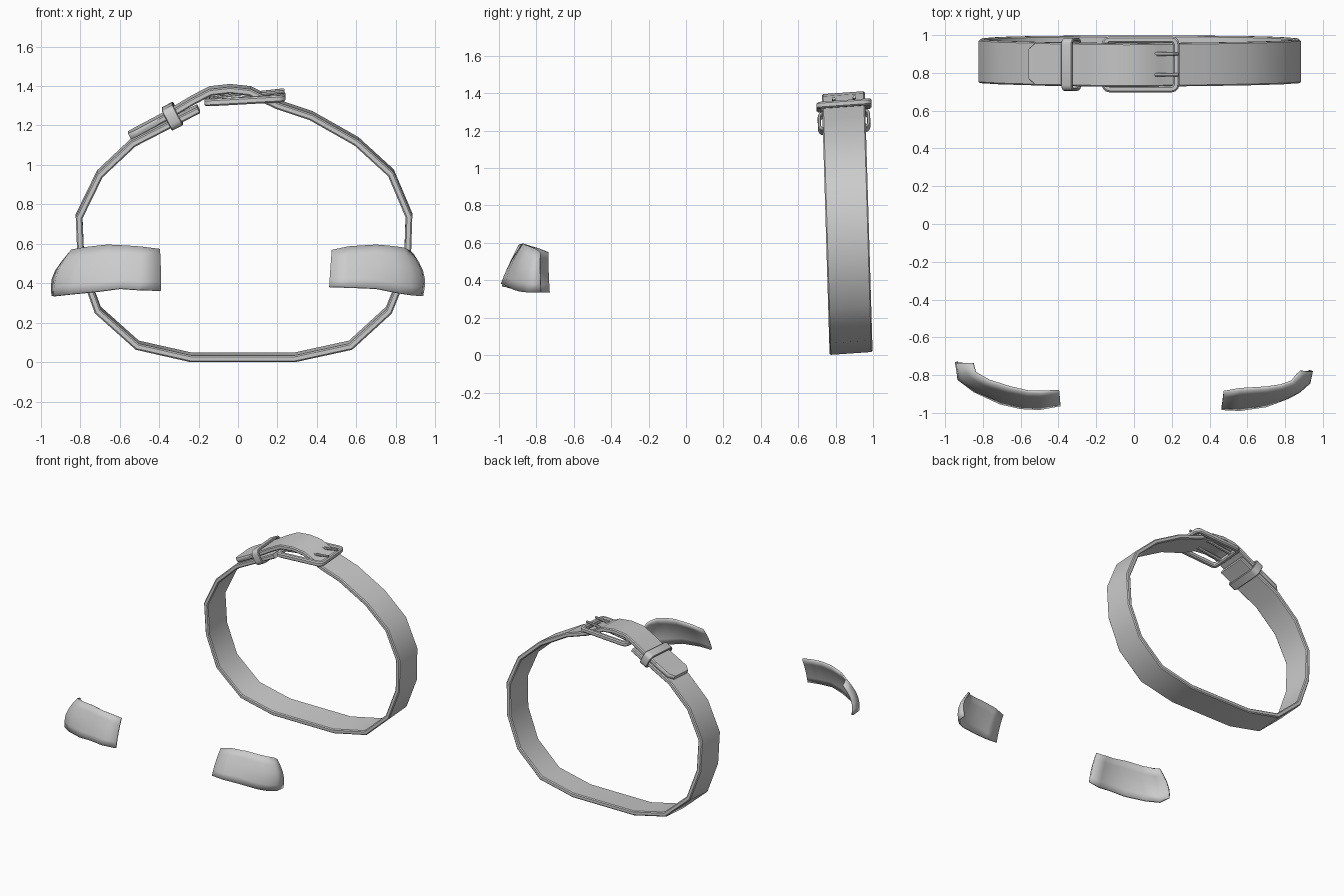
import bpy, bmesh, math
from mathutils import Vector as V

if "Cube" in bpy.data.objects:
    bpy.data.objects.remove(bpy.data.objects["Cube"])


def finish(name, bm, angle=40):
    me = bpy.data.meshes.new(name)
    bm.to_mesh(me)
    bm.free()
    ob = bpy.data.objects.new(name, me)
    bpy.context.collection.objects.link(ob)
    bpy.ops.object.select_all(action='DESELECT')
    ob.select_set(True)
    bpy.context.view_layer.objects.active = ob
    bpy.ops.object.shade_smooth_by_angle(angle=math.radians(angle))
    return ob


def sweep(name, path, prof, origin, A, B, C, closed=False, widths=None):
    """Sweep a profile (u along C, v along the in-plane normal) on a path in plane A, B."""
    bm = bmesh.new()
    P = [V(p) for p in path]
    n, rings = len(P), []
    for i, p in enumerate(P):
        a = P[i - 1] if closed or i else p
        b = P[(i + 1) % n] if closed or i < n - 1 else p
        t0 = (p - a).normalized() if a != p else (b - p).normalized()
        t1 = (b - p).normalized() if b != p else t0
        t = (t0 + t1).normalized()
        k = 1 / max(t.dot(t0), 0.5)          # mitre
        nor = V((-t.y, t.x)) * k
        w = widths.get(i - n, 1) if widths else 1
        ring = []
        for u, v in prof:
            q = p + nor * v
            ring.append(bm.verts.new(V(origin) + V(A) * q.x + V(B) * q.y + V(C) * u * w))
        rings.append(ring)
    m = len(prof)
    for i in range(n if closed else n - 1):
        r, s = rings[i], rings[(i + 1) % n]
        for j in range(m):
            bm.faces.new((r[j], r[(j + 1) % m], s[(j + 1) % m], s[j]))
    if not closed:
        bm.faces.new(rings[0])
        bm.faces.new(rings[-1])
    bmesh.ops.recalc_face_normals(bm, faces=bm.faces)
    return finish(name, bm)


def bevel_box(u, v, c):
    return [(-u, v - c), (-u + c, v), (u - c, v), (u, v - c),
            (u, -v + c), (u - c, -v), (-u + c, -v), (-u, -v + c)]


def round_rect(a, b, r, seg=3):
    pts = []
    for k, (sx, sy) in enumerate([(1, 1), (-1, 1), (-1, -1), (1, -1)]):
        for i in range(seg + 1):
            t = math.pi / 2 * (k + i / seg)
            pts.append((sx * (a - r) + r * math.cos(t), sy * (b - r) + r * math.sin(t)))
    return pts


# slightly leaning frame of the belt
ACROSS, UP = (0, 1, 0.07), (0, -0.03, 1)

# belt strap: from the buckle end, round the loop, through the buckle to the tip
loop = [(-.20, 1.285), (-.53, 1.115), (-.70, .955), (-.805, .74), (-.795, .5),
        (-.71, .265), (-.51, .087), (-.24, .026), (.29, .026), (.57, .087),
        (.765, .265), (.858, .5), (.866, .745), (.775, .96), (.60, 1.12),
        (.37, 1.25), (.20, 1.307), (.13, 1.34), (.06, 1.375), (-.04, 1.386),
        (-.14, 1.375), (-.23, 1.328), (-.36, 1.25), (-.515, 1.168), (-.55, 1.15)]
sweep("belt_strap", loop, bevel_box(.115, .017, .007), (0, .883, 0),
      (1, 0, 0), UP, ACROSS, widths={-1: .72})

# buckle frame
sweep("buckle_frame", round_rect(.188, .131, .025), bevel_box(.018, .017, .008),
      (.035, .845, 1.335), (1, 0, .055), ACROSS, (0, 0, 1), closed=True)

# keeper loop around both strap layers
sweep("keeper_loop", round_rect(.132, .05, .025), bevel_box(.032, .008, .004),
      (-.332, .845, 1.247), ACROSS, (-.46, -.03, .89), (.89, 0, .46), closed=True)

# two buckle prongs
for k, y in enumerate((.79, .90)):
    z = .07 * (y - .845)
    a, b = V((-.15, y, 1.328 + z)), V((.235, y, 1.376 + z))
    bm = bmesh.new()
    bmesh.ops.create_cone(bm, cap_ends=True, segments=8, radius1=.014, radius2=.009,
                          depth=(b - a).length)
    rot = (b - a).to_track_quat('Z', 'Y').to_matrix()
    bmesh.ops.transform(bm, matrix=rot.to_4x4(), verts=bm.verts)
    bmesh.ops.translate(bm, vec=(a + b) / 2, verts=bm.verts)
    finish("buckle_prong_%d" % (k + 1), bm)


def plate(name, stations, rows=5):
    """Curved shell; each station is bottom xyz, top xyz, outward bulge."""
    bm = bmesh.new()
    cols = []
    n = len(stations)
    for i, s in enumerate(stations):
        b, t = V(s[:3]), V(s[3:6])
        d = V(stations[min(i + 1, n - 1)][:3]) - V(stations[max(i - 1, 0)][:3])
        out = V((d.y, -d.x, 0)).normalized()
        cols.append([bm.verts.new(b.lerp(t, j / rows) + out * s[6] * math.sin(math.pi * j / rows))
                     for j in range(rows + 1)])
    for c, e in zip(cols, cols[1:]):
        for j in range(rows):
            bm.faces.new((c[j], e[j], e[j + 1], c[j + 1]))
    ob = finish(name, bm, 60)
    mod = ob.modifiers.new("thickness", 'SOLIDIFY')
    mod.thickness, mod.offset = .014, -1


# front curved plates
plate("front_plate_left", [
    (-.945, -.73, .335, -.86, -.735, .55, .035), (-.935, -.825, .335, -.845, -.79, .572, .03),
    (-.85, -.89, .345, -.77, -.835, .585, .02), (-.71, -.955, .36, -.66, -.87, .597, .012),
    (-.60, -.98, .375, -.56, -.893, .592, .01), (-.50, -.985, .368, -.49, -.895, .587, .01),
    (-.39, -.965, .365, -.395, -.89, .575, .01)])
plate("front_plate_right", [
    (.462, -.985, .385, .475, -.895, .57, .01), (.56, -.99, .382, .56, -.88, .588, .01),
    (.70, -.97, .375, .70, -.872, .597, .012), (.82, -.925, .35, .78, -.86, .59, .02),
    (.88, -.89, .34, .84, -.838, .582, .025), (.93, -.845, .335, .87, -.80, .567, .03),
    (.938, -.775, .335, .89, -.78, .55, .03)])
